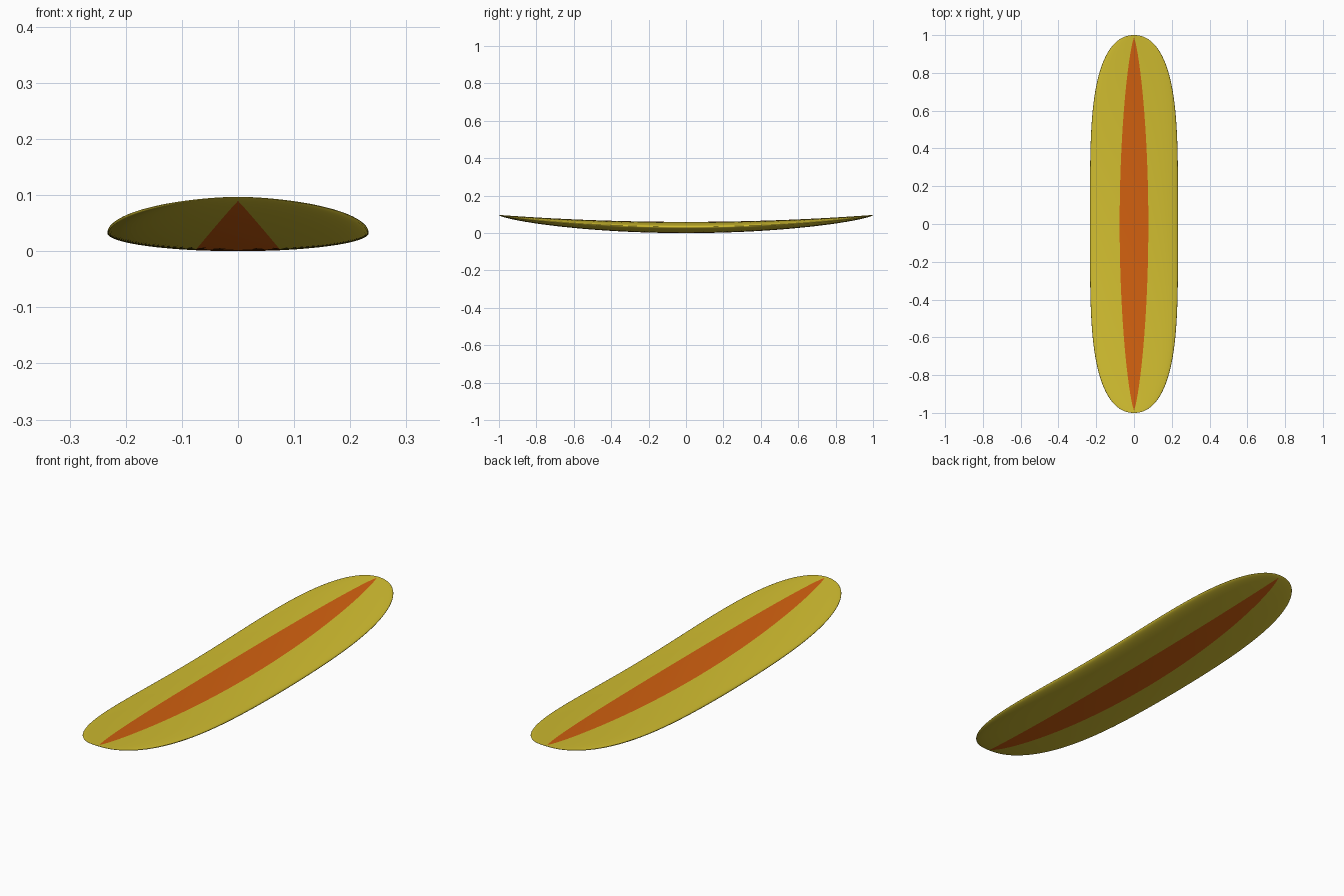
import bpy, bmesh, math

if "Cube" in bpy.data.objects:
    bpy.data.objects.remove(bpy.data.objects["Cube"])

def material(name, rgb):
    m = bpy.data.materials.new(name)
    m.diffuse_color = (*rgb, 1)
    m.use_nodes = True
    m.node_tree.nodes["Principled BSDF"].inputs["Base Color"].default_value = m.diffuse_color
    return m

yellow = material("yellow", (0.65, 0.52, 0.03))
orange = material("orange", (0.65, 0.12, 0.005))

ROWS, STRIPE_COLS, SIDE_COLS, STRIPE_END = 96, 2, 12, 0.985

def ring(y):
    """Closed cross-section at y: deck, rail, bottom, with points on the stripe edge."""
    width = 0.233 * (1 - abs(y) ** 4) ** (1 / 2.2)
    thick = 0.06 * (1 - y * y) ** 0.6
    deck = 0.06 + 0.037 * y * y
    rail = deck - 0.46 * thick
    stripe = 0.076 * max(0, 1 - (y / STRIPE_END) ** 2) ** 0.75
    edge = math.asin(max(0.02, min(0.95, stripe / width)))
    quarter = [edge * i / STRIPE_COLS for i in range(STRIPE_COLS)]
    quarter += [edge + (math.pi / 2 - edge) * i / SIDE_COLS for i in range(SIDE_COLS + 1)]
    half = quarter + [math.pi - a for a in reversed(quarter[:-1])]
    full = half + [2 * math.pi - a for a in reversed(half[1:-1])]
    pts = []
    for a in full:
        c = math.cos(a)
        h = 0.46 if c > 0 else 0.54
        pts.append((width * math.sin(a), y, rail + h * thick * c))
    return pts

# Board lofted from tail to nose, with pointed-in tips
bm = bmesh.new()
ys = [math.sin(math.pi * (i / ROWS - 0.5)) for i in range(1, ROWS)]
rings = [[bm.verts.new(p) for p in ring(y)] for y in ys]
n = len(rings[0])
half_n = n // 2

def paint(face, col, y):
    # stripe columns lie around the deck and bottom centre lines
    c = min(col % half_n, half_n - 1 - col % half_n)
    face.material_index = int(c < STRIPE_COLS and abs(y) < STRIPE_END)
    face.smooth = True

for r in range(len(rings) - 1):
    for c in range(n):
        d = (c + 1) % n
        f = bm.faces.new((rings[r][c], rings[r][d], rings[r + 1][d], rings[r + 1][c]))
        paint(f, c, (ys[r] + ys[r + 1]) / 2)
for y, loop in ((-1, rings[0]), (1, rings[-1])):
    tip = bm.verts.new((0, y, 0.097))
    for c in range(n):
        paint(bm.faces.new((tip, loop[c], loop[(c + 1) % n])), c, y)
bmesh.ops.recalc_face_normals(bm, faces=bm.faces)

mesh = bpy.data.meshes.new("surfboard")
bm.to_mesh(mesh)
bm.free()
mesh.materials.append(yellow)
mesh.materials.append(orange)
board = bpy.data.objects.new("surfboard", mesh)
bpy.context.collection.objects.link(board)
